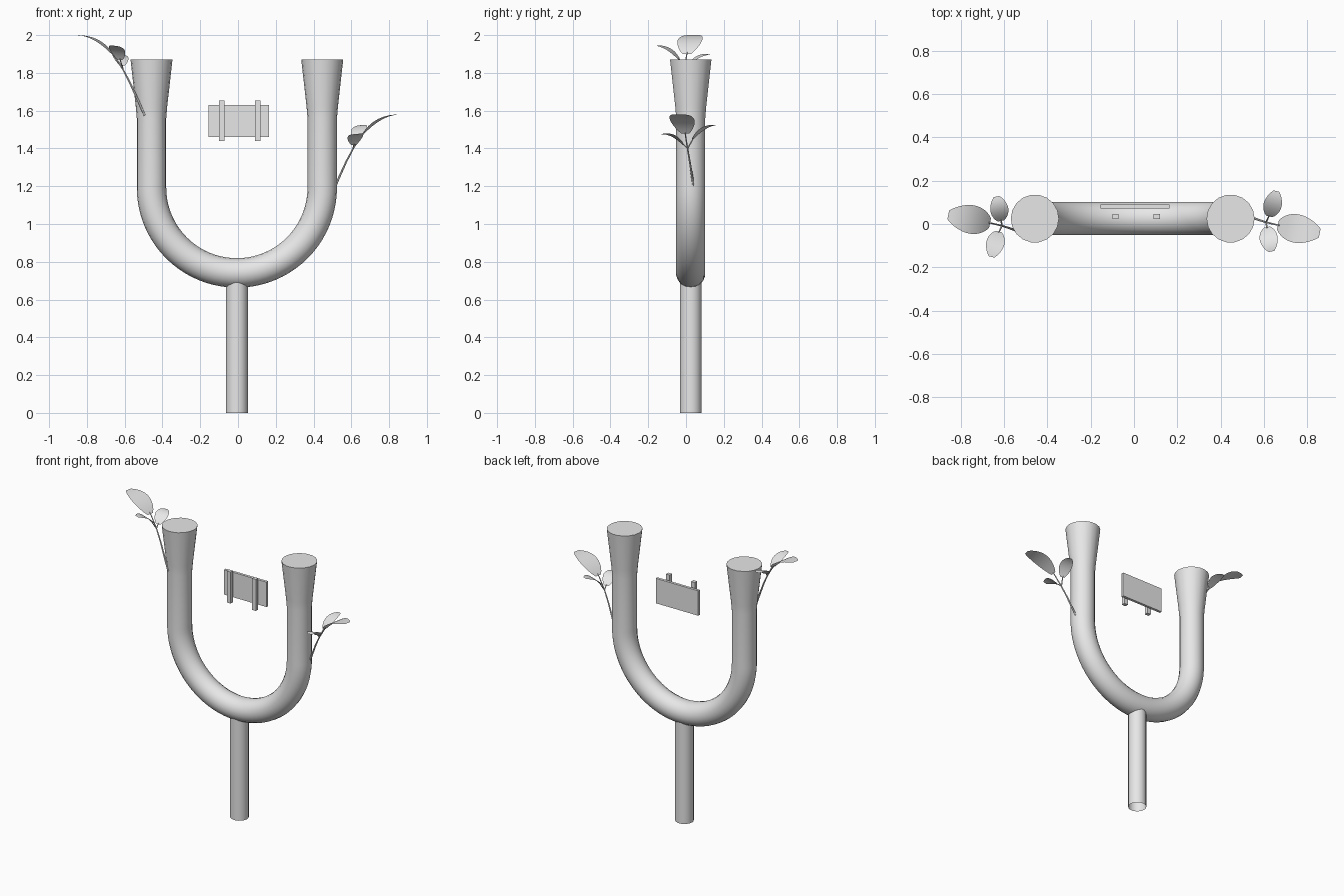
import bpy, bmesh, math
from mathutils import Vector, Matrix

cube = bpy.data.objects.get("Cube")
if cube:
    bpy.data.objects.remove(cube, do_unlink=True)

grey = bpy.data.materials.new("light grey")
grey.use_nodes = True
grey.diffuse_color = (0.8, 0.8, 0.8, 1)
grey.node_tree.nodes["Principled BSDF"].inputs["Base Color"].default_value = (0.8, 0.8, 0.8, 1)

CX, CY = -0.006, 0.025      # axis of the stem and fork


def activate(obj):
    bpy.ops.object.select_all(action='DESELECT')
    obj.select_set(True)
    bpy.context.view_layer.objects.active = obj


def tube(name, points, radii, sides=32, caps=True):
    """Round tube along a path, with a radius at each point."""
    curve = bpy.data.curves.new(name, 'CURVE')
    curve.dimensions = '3D'
    curve.bevel_depth = 1
    curve.bevel_resolution = sides // 4 - 1
    curve.use_fill_caps = caps
    spline = curve.splines.new('POLY')
    spline.points.add(len(points) - 1)
    for p, co, r in zip(spline.points, points, radii):
        p.co = (*co, 1)
        p.radius = r
    obj = bpy.data.objects.new(name, curve)
    bpy.context.collection.objects.link(obj)
    curve.materials.append(grey)
    activate(obj)
    bpy.ops.object.convert(target='MESH')
    bpy.ops.object.shade_smooth_by_angle(angle=math.radians(40))
    return bpy.context.object


def box(name, lo, hi):
    lo, hi = Vector(lo), Vector(hi)
    bm = bmesh.new()
    bmesh.ops.create_cube(bm, size=1, matrix=Matrix.Translation((lo + hi) / 2)
                          @ Matrix.Diagonal((*(hi - lo), 1)))
    mesh = bpy.data.meshes.new(name)
    bm.to_mesh(mesh)
    bm.free()
    mesh.materials.append(grey)
    bpy.context.collection.objects.link(bpy.data.objects.new(name, mesh))


def bezier(a, b, c, t):
    return Vector(a) * (1 - t) ** 2 + Vector(b) * 2 * t * (1 - t) + Vector(c) * t * t


def leaf(name, spine, side, half, place):
    """Thin curved blade: pointed base, rounded blunt tip."""
    steps, bm = 14, bmesh.new()
    side = Vector(side).normalized()
    rows = []
    for i in range(steps + 1):
        t = i / steps
        w = half * (0.08 + 0.92 * math.sin(math.pi * min(1, 0.04 + 0.92 * t) ** 0.95) ** 0.65)
        mid = bezier(*spine, t)
        rows.append([bm.verts.new(place @ (mid + side * w * s)) for s in (-1, -0.5, 0, 0.5, 1)])
    for r0, r1 in zip(rows, rows[1:]):
        for j in range(4):
            bm.faces.new((r0[j], r1[j], r1[j + 1], r0[j + 1]))
    bmesh.ops.recalc_face_normals(bm, faces=bm.faces)
    if sum((f.normal.z for f in bm.faces)) < 0:
        bmesh.ops.reverse_faces(bm, faces=bm.faces)
    mesh = bpy.data.meshes.new(name)
    bm.to_mesh(mesh)
    bm.free()
    mesh.materials.append(grey)
    obj = bpy.data.objects.new(name, mesh)
    bpy.context.collection.objects.link(obj)
    activate(obj)
    bpy.ops.object.shade_smooth_by_angle(angle=math.radians(40))


# Stem, open at the foot
tube("stem", [(CX, CY, 0), (CX, CY, 0.72)], [0.058] * 2, caps=False)

# U-shaped fork with flared ends
bend, bend_z, r = 0.452, 1.193, 0.078
flare = [(1.87, 0.111), (1.62, 0.083), (1.56, r)]
path = [(CX - bend, CY, z) for z, _ in flare]
path += [(CX - bend * math.cos(a), CY, bend_z - bend * math.sin(a))
         for a in (math.pi * i / 40 for i in range(41))]
path += [(CX + bend, CY, z) for z, _ in reversed(flare)]
ends = [w for _, w in flare]
tube("fork", path, ends + [r] * 41 + ends[::-1])

# Small floating board with two battens in front
box("board", (-0.155, 0.072, 1.46), (0.165, 0.09, 1.63))
for side, x in (("right", -0.1), ("left", 0.09)):
    box(side + "_batten", (x, 0.022, 1.44), (x + 0.029, 0.047, 1.655))

# Two identical sprigs, the right one turned half round and set higher
turned = Matrix.Translation((0, 0, 0.42)) @ Matrix.Rotation(math.pi, 4, 'Z')
knot = (0.61, 0.008, 1.4)
for side, place in (("left", Matrix.Identity(4)), ("right", turned)):
    def twig(name, points, radii):
        tube(f"{side}_{name}", [place @ Vector(p) for p in points], radii, sides=8)

    twig("twig", [(0.495, 0.045, 1.155), (0.53, 0.035, 1.235), (0.573, 0.02, 1.33),
                  knot, (0.67, -0.006, 1.49)], [0.007, 0.006, 0.005, 0.004, 0.003])
    twig("back_stalk", [knot, (0.625, 0.04, 1.455)], [0.004, 0.003])
    twig("front_stalk", [knot, (0.614, -0.018, 1.425)], [0.004, 0.003])
    leaf(side + "_large_leaf", ((0.665, -0.004, 1.48), (0.745, -0.02, 1.58), (0.858, -0.042, 1.58)),
         (0.2, 1, 0), 0.066, place)
    leaf(side + "_back_leaf", ((0.625, 0.035, 1.45), (0.64, 0.085, 1.52), (0.658, 0.152, 1.524)),
         (1, -0.25, 0.1), 0.042, place)
    leaf(side + "_front_leaf", ((0.614, -0.014, 1.42), (0.62, -0.065, 1.485), (0.635, -0.127, 1.476)),
         (1, 0.2, 0.1), 0.042, place)
